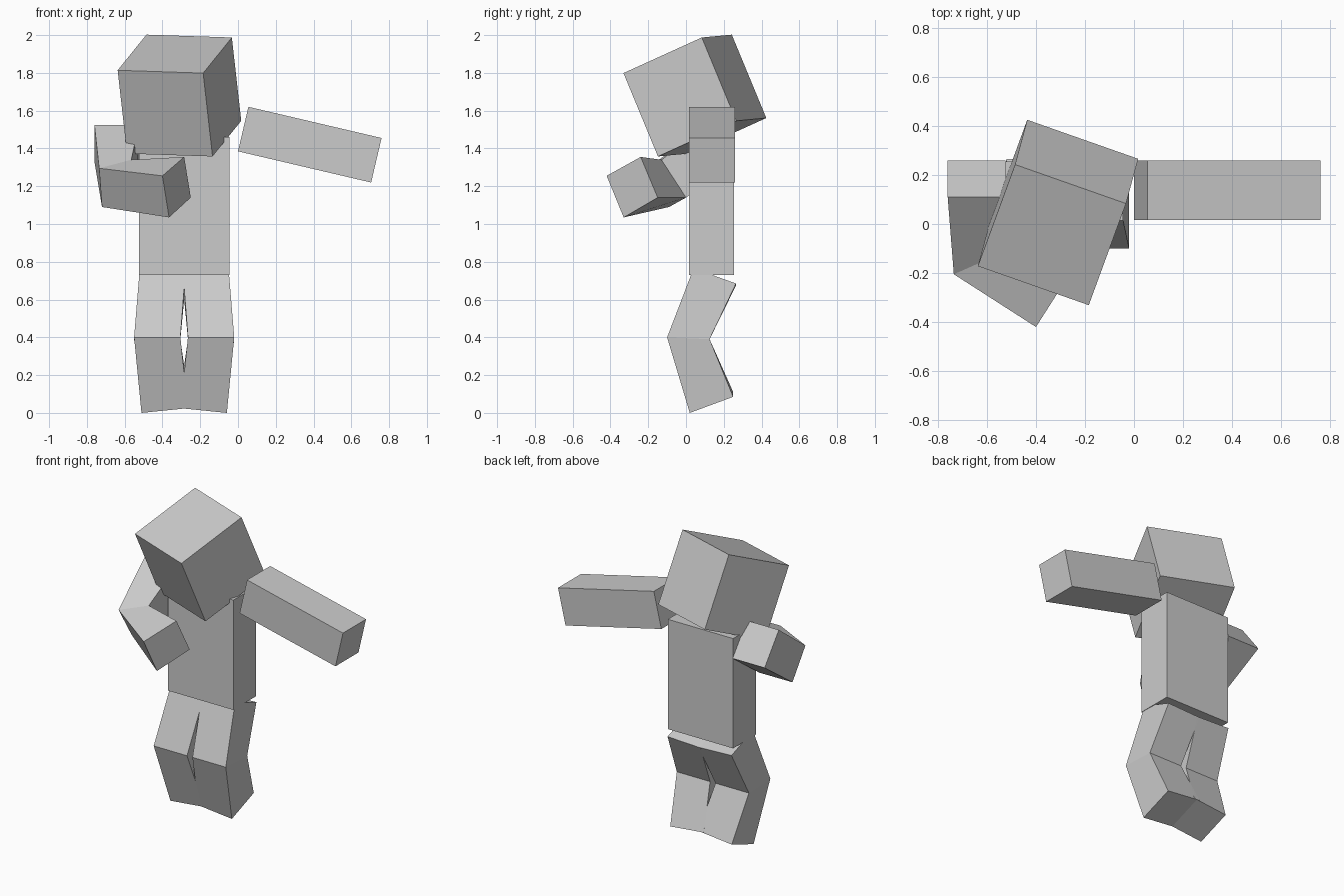
import bpy
import bmesh
from mathutils import Matrix, Vector

start_cube = bpy.data.objects.get("Cube")
if start_cube:
    bpy.data.objects.remove(start_cube, do_unlink=True)

# One plain grey for the whole figure
GREY = (0.6, 0.6, 0.6, 1.0)
grey = bpy.data.materials.new("plain grey")
grey.use_nodes = True
grey.diffuse_color = GREY
grey.node_tree.nodes["Principled BSDF"].inputs["Base Color"].default_value = GREY


def finish(name, bm):
    """Turn a bmesh into a named, flat shaded object."""
    bmesh.ops.recalc_face_normals(bm, faces=bm.faces[:])
    mesh = bpy.data.meshes.new(name)
    bm.to_mesh(mesh)
    bm.free()
    mesh.materials.append(grey)
    part = bpy.data.objects.new(name, mesh)
    bpy.context.scene.collection.objects.link(part)
    return part


def box(name, centre, size, rotation=Matrix.Identity(4)):
    """A block of the given size, turned about its own centre."""
    bm = bmesh.new()
    placing = Matrix.Translation(centre) @ rotation @ Matrix.Diagonal((*size, 1))
    bmesh.ops.create_cube(bm, size=1, matrix=placing)
    return finish(name, bm)


def limb(name, sections):
    """A bent limb skinned over four-cornered cross-sections."""
    bm = bmesh.new()
    rings = [[bm.verts.new(corner) for corner in section] for section in sections]
    for ring, following in zip(rings, rings[1:]):
        for i in range(4):
            j = (i + 1) % 4
            bm.faces.new((ring[i], ring[j], following[j], following[i]))
    bm.faces.new(rings[0])
    bm.faces.new(rings[-1])
    return finish(name, bm)


# Torso
box("torso", (-0.285, 0.135, 1.095), (0.48, 0.24, 0.73))

# Head, tilted forward and turned
across = Vector((0.455, -0.16, -0.015)).normalized()
up = Vector((-0.055, -0.18, 0.44)).normalized()
back = up.cross(across).normalized()
head_turn = Matrix((across, back, across.cross(back))).transposed().to_4x4()
box("head", (-0.31, 0.047, 1.68), (0.48, 0.48, 0.48), head_turn)

# Straight arm held out to the side
box("left_arm", (0.38, 0.138, 1.42), (0.724, 0.242, 0.242),
    Matrix.Rotation(0.23, 4, "Y"))

# Bent arm: shoulder, elbow and hand sections
shoulder = [(x, y, z) for x, y, z in (
    (-0.76, 0.11, 1.525), (-0.525, 0.11, 1.525),
    (-0.525, 0.26, 1.33), (-0.76, 0.26, 1.33))]
elbow = [(-0.735, -0.205, 1.295), (-0.565, -0.13, 1.34),
         (-0.54, 0.0, 1.14), (-0.72, -0.09, 1.09)]
hand = [(-0.40, -0.42, 1.255), (-0.285, -0.24, 1.355),
        (-0.25, -0.15, 1.14), (-0.365, -0.33, 1.035)]
limb("right_arm", [shoulder, elbow, hand])


def leg_section(inner, outer, front, rear, lift):
    """Corners of a leg slice; the inner side is raised by lift."""
    return [(inner, front[0], front[1] + lift), (outer, *front),
            (outer, *rear), (inner, rear[0], rear[1] + lift)]


# Bent legs, mirrored across the body's middle
MIDDLE = -0.285
for name, side in (("left_leg", 1), ("right_leg", -1)):
    def x(offset):
        return MIDDLE + side * offset

    hip = leg_section(x(-0.007), x(0.235), (0.04, 0.765), (0.265, 0.685), -0.01)
    knee = leg_section(x(0.02), x(0.265), (-0.1, 0.4), (0.125, 0.39), 0)
    foot = leg_section(x(-0.02), x(0.226), (0.02, 0.0), (0.25, 0.085), 0.025)
    limb(name, [hip, knee, foot])
